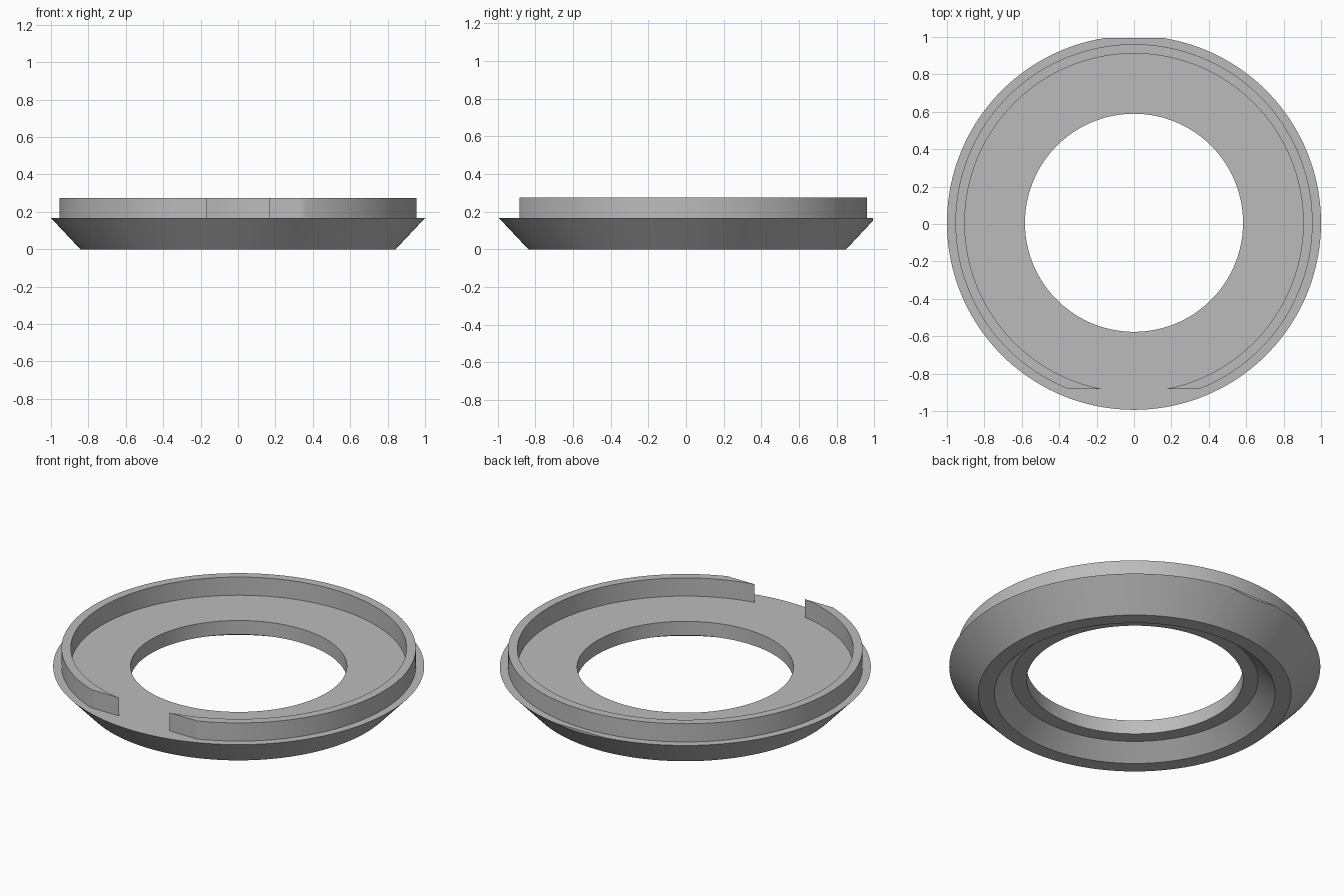
import bpy, bmesh, math
from mathutils import Vector

SEGMENTS = 160
CENTRE_Y = 0.0065
TOP = 0.167

if "Cube" in bpy.data.objects:
    bpy.data.objects.remove(bpy.data.objects["Cube"])

grey = bpy.data.materials.new("plain grey")
grey.use_nodes = True
colour = (0.5, 0.5, 0.5, 1)
grey.diffuse_color = colour
grey.node_tree.nodes["Principled BSDF"].inputs["Base Color"].default_value = colour


def turned_part(name, profile, cut_y, cut_side):
    """Revolve a closed (radius, z) profile, then slice it flat at cut_y."""
    bm = bmesh.new()
    rings = []
    for i in range(SEGMENTS):
        a = 2 * math.pi * i / SEGMENTS
        rings.append([bm.verts.new((r * math.cos(a), CENTRE_Y + r * math.sin(a), z))
                      for r, z in profile])
    n = len(profile)
    for i, ring in enumerate(rings):
        after = rings[(i + 1) % SEGMENTS]
        for j in range(n):
            k = (j + 1) % n
            bm.faces.new((ring[j], after[j], after[k], ring[k]))

    # Flat cut, closed again
    bmesh.ops.bisect_plane(bm, geom=bm.verts[:] + bm.edges[:] + bm.faces[:],
                           plane_co=Vector((0, cut_y, 0)),
                           plane_no=Vector((0, cut_side, 0)), clear_outer=True)
    bmesh.ops.holes_fill(bm, edges=[e for e in bm.edges if e.is_boundary], sides=0)
    bmesh.ops.recalc_face_normals(bm, faces=bm.faces[:])

    mesh = bpy.data.meshes.new(name)
    bm.to_mesh(mesh)
    bm.free()
    mesh.materials.append(grey)
    part = bpy.data.objects.new(name, mesh)
    bpy.context.collection.objects.link(part)
    bpy.ops.object.select_all(action="DESELECT")
    part.select_set(True)
    bpy.context.view_layer.objects.active = part
    bpy.ops.object.shade_smooth_by_angle(angle=math.radians(25))
    return part


# Bevelled base ring: stepped underside, small flat at the back
turned_part("base_ring",
            [(0.583, TOP), (1.0, TOP), (0.843, 0), (0.757, 0),
             (0.665, 0.084), (0.583, 0.084)],
            cut_y=0.9935, cut_side=1)

# Raised rim, open at the front
turned_part("raised_rim",
            [(0.905, TOP - 0.01), (0.955, TOP - 0.01), (0.955, 0.275), (0.905, 0.275)],
            cut_y=-0.883, cut_side=-1)
